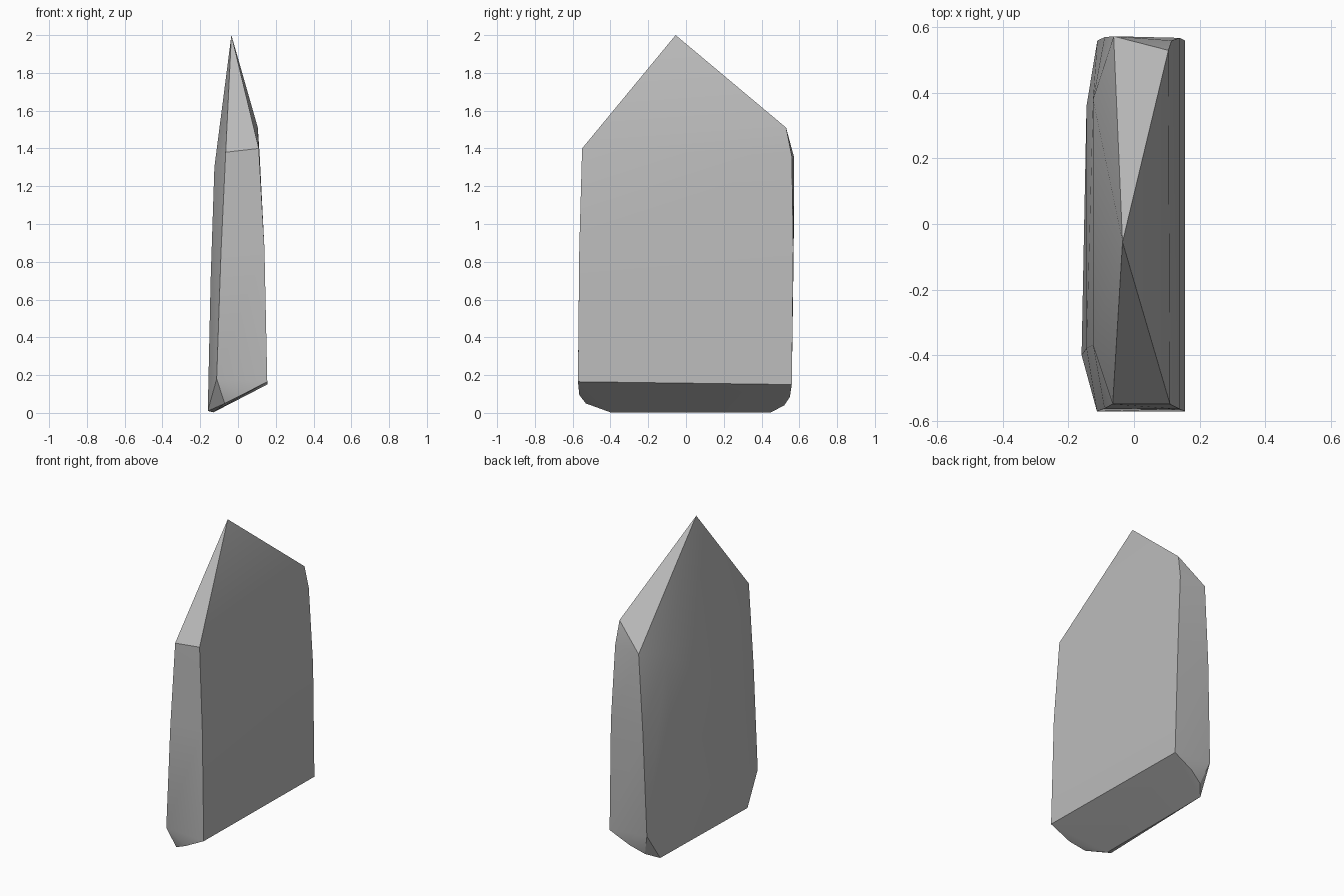
import bpy
import bmesh
from mathutils import Vector

# Remove the default cube only
default_cube = bpy.data.objects.get("Cube")
if default_cube is not None:
    bpy.data.objects.remove(default_cube, do_unlink=True)


def make_material(name, level):
    """One flat neutral colour, for viewport and render alike."""
    material = bpy.data.materials.new(name)
    material.use_nodes = True
    colour = (level, level, level, 1)
    material.diffuse_color = colour
    shader = next(n for n in material.node_tree.nodes if n.type == "BSDF_PRINCIPLED")
    shader.inputs["Base Color"].default_value = colour
    return material


def hull_object(name, ridges, material):
    """Wrap a convex faceted body around a set of ridge lines."""
    bm = bmesh.new()
    for ridge in ridges:
        for point in ridge:
            bm.verts.new(Vector(point))
    result = bmesh.ops.convex_hull(bm, input=bm.verts[:])
    loose = [v for v in bm.verts if not v.link_faces]
    bmesh.ops.delete(bm, geom=loose, context="VERTS")
    bmesh.ops.recalc_face_normals(bm, faces=bm.faces[:])

    mesh = bpy.data.meshes.new(name)
    bm.to_mesh(mesh)
    bm.free()
    mesh.materials.append(material)
    body = bpy.data.objects.new(name, mesh)
    bpy.context.collection.objects.link(body)

    # Soften shallow bends and keep the ridges crisp
    bpy.ops.object.select_all(action="DESELECT")
    body.select_set(True)
    bpy.context.view_layer.objects.active = body
    bpy.ops.object.shade_smooth_by_angle(angle=0.5)
    return body


# Pointed tip, off centre
tip = [(-.035, -.055, 2)]

# Long ridges, listed from shoulder to foot
front_right_ridge = [(.11, -.55, 1.4), (.14, -.565, .87), (.155, -.572, .165)]
back_right_ridge = [(.105, .53, 1.51), (.115, .56, 1.36), (.14, .568, .87), (.155, .56, .15)]
front_left_ridge = [(-.065, -.55, 1.38), (-.09, -.563, .85), (-.113, -.572, .18)]
back_left_ridge = [(-.062, .573, 1.35), (-.09, .57, .85), (-.112, .56, .18)]

# Gentle bulge of the left side
left_side = [(-.125, .38, 1.3), (-.125, -.37, 1.3), (-.145, .36, .6), (-.145, -.38, .7)]

# Slanted foot with rounded corners
back_foot = [(.02, .55, .085), (-.07, .52, .04), (-.13, .45, .003)]
front_foot = [(.02, -.565, .095), (-.07, -.53, .05), (-.13, -.4, .003), (-.16, -.4, .01)]

stone = make_material("stone grey", .5)
hull_object(
    "faceted_crystal",
    [tip, front_right_ridge, back_right_ridge, front_left_ridge,
     back_left_ridge, left_side, back_foot, front_foot],
    stone,
)
